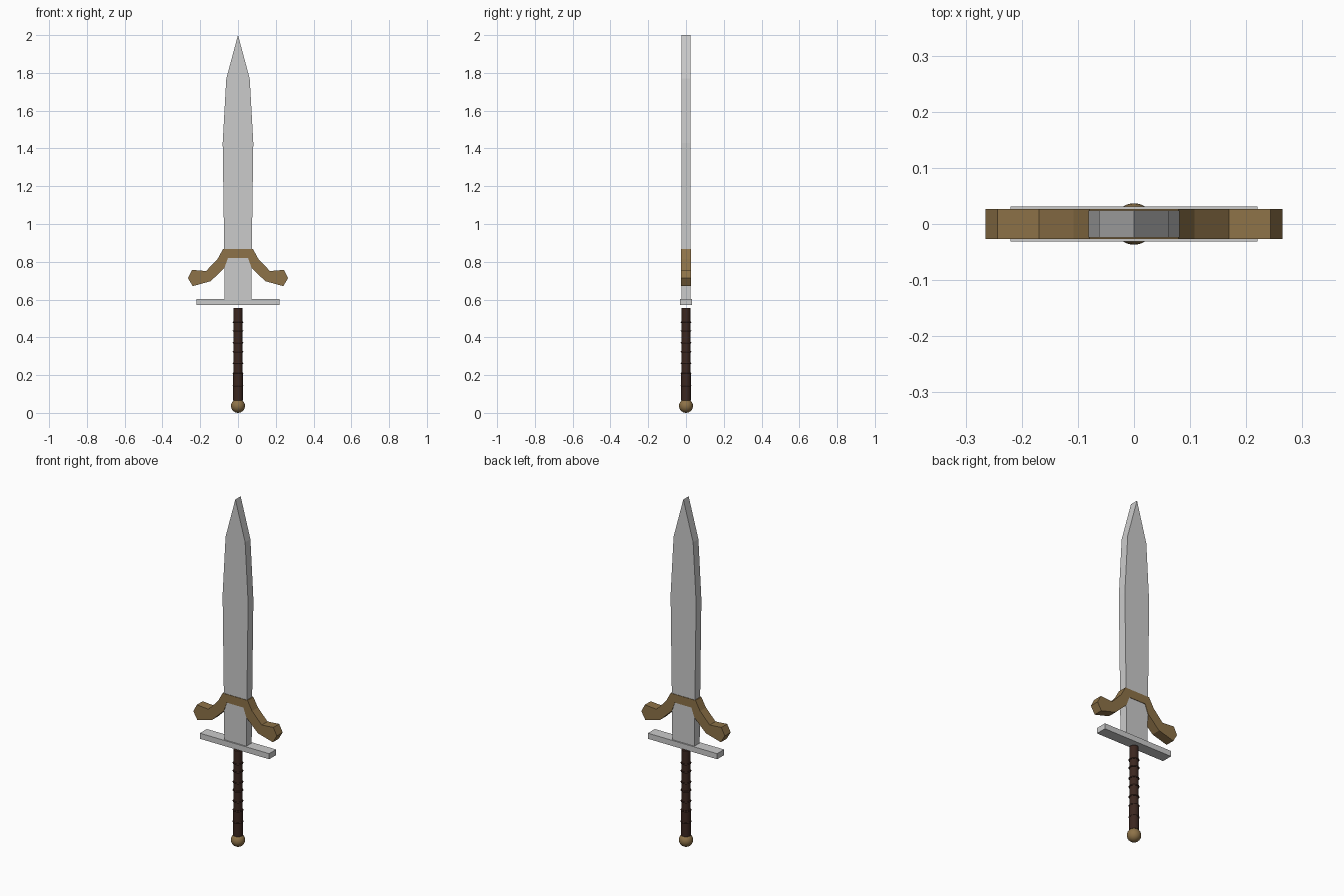
import bpy, bmesh, math

if "Cube" in bpy.data.objects:
    bpy.data.objects.remove(bpy.data.objects["Cube"])


def material(name, color):
    m = bpy.data.materials.new(name)
    m.diffuse_color = color
    m.use_nodes = True
    m.node_tree.nodes["Principled BSDF"].inputs["Base Color"].default_value = m.diffuse_color
    return m


brass = material("brass", (0.27, 0.17, 0.065, 1))
leather = material("leather", (0.045, 0.02, 0.014, 1))


def plate(name, half, depth, mat=None):
    """Extrude a mirrored outline (x >= 0, x-z plane) symmetrically in y."""
    outline = half + [(-x, z) for x, z in reversed(half) if x > 0]
    bm = bmesh.new()
    face = bm.faces.new([bm.verts.new((x, -depth / 2, z)) for x, z in outline])
    new = bmesh.ops.extrude_face_region(bm, geom=[face])["geom"]
    bmesh.ops.translate(bm, vec=(0, depth, 0),
                        verts=[v for v in new if isinstance(v, bmesh.types.BMVert)])
    bmesh.ops.recalc_face_normals(bm, faces=bm.faces)
    mesh = bpy.data.meshes.new(name)
    bm.to_mesh(mesh)
    bm.free()
    obj = bpy.data.objects.new(name, mesh)
    bpy.context.collection.objects.link(obj)
    if mat:
        mesh.materials.append(mat)
    return obj


def finish(name, mat):
    obj = bpy.context.object
    obj.name = name
    obj.data.materials.append(mat)
    bpy.ops.object.shade_smooth_by_angle(angle=math.radians(40))
    return obj


def grip_section(name, radius, z0, z1):
    bpy.ops.mesh.primitive_cylinder_add(vertices=16, radius=radius, depth=z1 - z0,
                                        location=(0, 0, (z0 + z1) / 2))
    finish(name, leather)


# Blade with pointed tip
plate("blade", [(0, 2.0), (0.062, 1.77), (0.081, 1.43), (0.073, 0.86), (0.07, 0.59)], 0.048)

# Curved upper guard with flared ends
plate("upper_guard", [(0.079, 0.868), (0.108, 0.815), (0.169, 0.751), (0.243, 0.757),
                      (0.265, 0.714), (0.24, 0.671), (0.145, 0.697), (0.072, 0.767),
                      (0.053, 0.82)], 0.053, brass)

# Straight lower crossbar
plate("crossbar", [(0.22, 0.602), (0.22, 0.57)], 0.063)

# Leather grip, slightly thicker at the bottom
grip_section("grip", 0.0235, 0.06, 0.556)
grip_section("grip_base", 0.0255, 0.065, 0.215)

# Wrapped cords around the grip
for i, z in enumerate([0.48, 0.434, 0.371, 0.323, 0.262, 0.21, 0.143]):
    bpy.ops.mesh.primitive_torus_add(major_segments=16, minor_segments=6,
                                     major_radius=0.0245, minor_radius=0.004,
                                     location=(0, 0, z))
    finish(f"grip_cord_{i + 1}", leather)

# Round pommel
bpy.ops.mesh.primitive_uv_sphere_add(segments=24, ring_count=14, radius=0.037,
                                     location=(0, 0, 0.037))
finish("pommel", brass)
